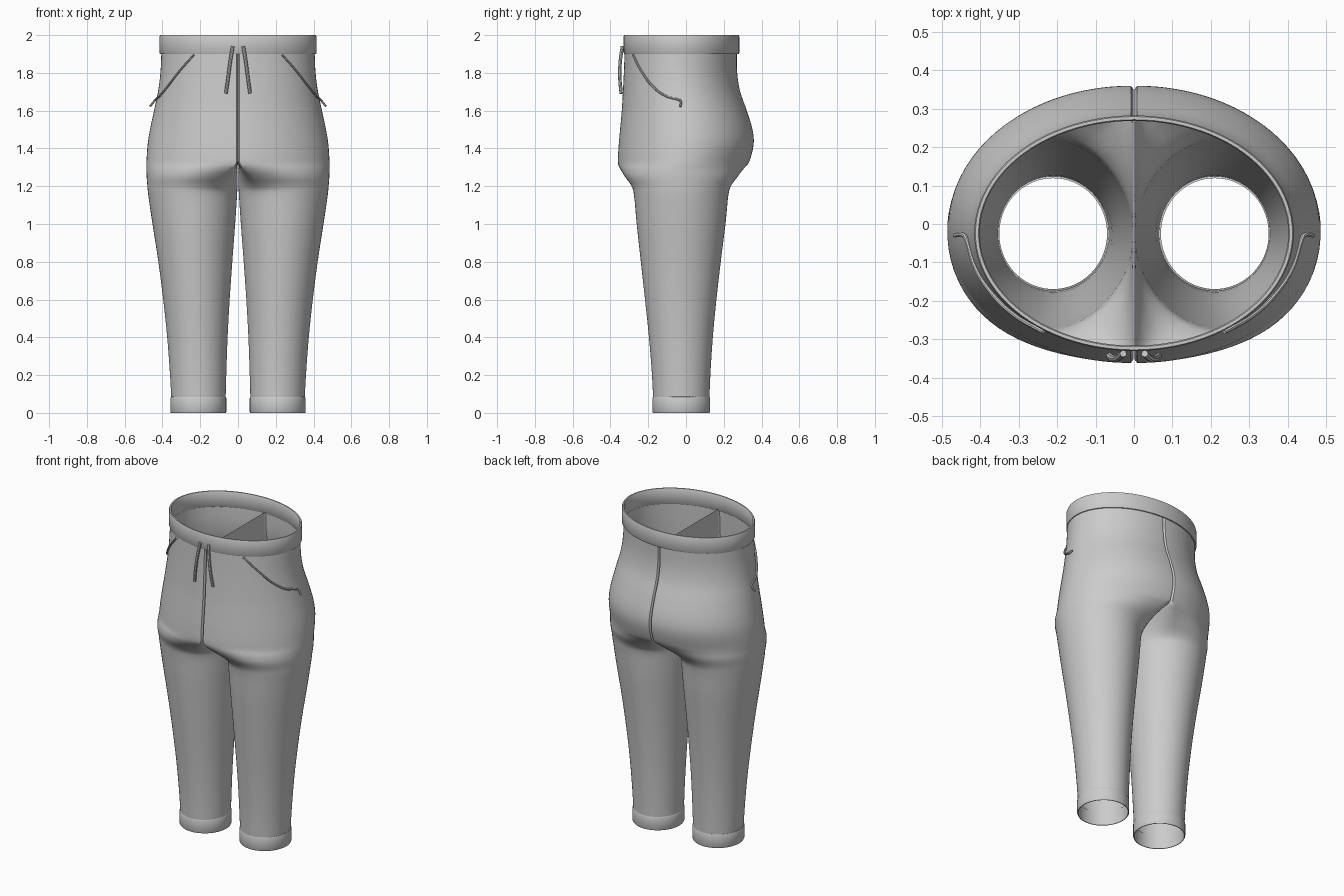
import bpy, bmesh, math

if "Cube" in bpy.data.objects:
    bpy.data.objects.remove(bpy.data.objects["Cube"])

N_OUT, N_IN = 48, 24   # points on outer curve / inner thigh of each ring


def make_mesh(name, rings, wrap=False):
    """Skin a list of closed rings into a smooth object."""
    bm = bmesh.new()
    vs = [[bm.verts.new(p) for p in r] for r in rings]
    n = len(vs[0])
    for i in range(len(vs) if wrap else len(vs) - 1):
        a, b = vs[i], vs[(i + 1) % len(vs)]
        for j in range(n):
            k = (j + 1) % n
            bm.faces.new((a[j], a[k], b[k], b[j]))
    me = bpy.data.meshes.new(name)
    bm.to_mesh(me)
    bm.free()
    ob = bpy.data.objects.new(name, me)
    bpy.context.collection.objects.link(ob)
    finish(ob)
    return ob


def finish(ob):
    bpy.ops.object.select_all(action='DESELECT')
    ob.select_set(True)
    bpy.context.view_layer.objects.active = ob
    if ob.type == 'CURVE':
        bpy.ops.object.convert(target='MESH')
    bpy.ops.object.shade_smooth_by_angle(angle=math.radians(40))


def mirror(ob):
    ob.modifiers.new("mirror", 'MIRROR').use_mirror_merge = False


def band(name, cx, cy, a, b, profile, n=72):
    """Elliptical hoop from a closed (offset, z) profile."""
    rings = []
    for o, z in profile:
        rings.append([(cx + (a + o) * math.cos(2 * math.pi * i / n),
                       cy + (b + o) * math.sin(2 * math.pi * i / n), z) for i in range(n)])
    return make_mesh(name, rings, True)


def cord(name, pts, r):
    cu = bpy.data.curves.new(name, 'CURVE')
    cu.dimensions = '3D'
    cu.bevel_depth, cu.bevel_resolution, cu.use_fill_caps = r, 2, True
    sp = cu.splines.new('BEZIER')
    sp.bezier_points.add(len(pts) - 1)
    for bp, p in zip(sp.bezier_points, pts):
        bp.co = p
        bp.handle_left_type = bp.handle_right_type = 'AUTO'
    ob = bpy.data.objects.new(name, cu)
    bpy.context.collection.objects.link(ob)
    finish(ob)
    mirror(ob)


# Trouser half: z, inner x, outer x, front y, back y, blend from leg oval to half-body
KEYS = [
    (0.05, .066, .352, -.173, .123, 0), (0.20, .062, .360, -.180, .129, 0),
    (0.40, .055, .375, -.196, .142, 0), (0.60, .044, .396, -.217, .161, 0),
    (0.80, .030, .422, -.239, .184, 0), (1.00, .015, .453, -.261, .209, 0),
    (1.15, .005, .475, -.275, .224, 0), (1.20, .003, .480, -.290, .240, .12),
    (1.25, .002, .484, -.330, .280, .45), (1.29, .002, .485, -.354, .310, .78),
    (1.33, .001, .485, -.361, .335, 1), (1.42, .001, .479, -.356, .358, 1),
    (1.50, .001, .466, -.349, .352, 1), (1.60, .001, .445, -.340, .322, 1),
    (1.70, .001, .424, -.334, .287, 1), (1.80, .001, .411, -.329, .271, 1),
    (1.91, .001, .406, -.325, .270, 1)]


def catmull(p0, p1, p2, p3, t):
    return [b + .5 * t * (c - a + t * (2 * a - 5 * b + 4 * c - d + t * (3 * (b - c) + d - a)))
            for a, b, c, d in zip(p0, p1, p2, p3)]


def ring(z, xi, xo, yf, yb, t):
    t = min(max(t, 0), 1)
    cx, rx, cy, ry = (xi + xo) / 2, (xo - xi) / 2, (yf + yb) / 2, (yb - yf) / 2
    pts = []
    lim = 2 * math.pi / 3
    for i in range(N_OUT + N_IN):
        if i < N_OUT:       # outer surface
            u = i / (N_OUT - 1) * 2 - 1
            u = math.sin(u * math.pi / 2) * .3 + u * .7
            ang, th = u * lim, u * math.pi / 2
            dx, dy = xi + .007 + (xo - xi - .007) * math.cos(th), cy + ry * math.sin(th)
        else:               # inner thigh / centre wall
            u = (i - N_OUT + 1) / (N_IN + 1)
            ang = lim + u * (2 * math.pi - 2 * lim)
            dx, dy = xi, cy + (ry - .012) * min(1, max(-1, math.sin(ang) / math.sin(lim) * 1.1))
            dy -= (u - .5) * .004
        ex, ey = cx + rx * math.cos(ang), cy + ry * math.sin(ang)
        pts.append((ex + (dx - ex) * t, ey + (dy - ey) * t, z))
    return pts


rings = []
for i in range(len(KEYS) - 1):
    q = [KEYS[max(0, min(len(KEYS) - 1, i + d))] for d in (-1, 0, 1, 2)]
    rings += [ring(*catmull(*q, s / 4)) for s in range(4)]
rings.append(ring(*KEYS[-1]))
mirror(make_mesh("trouser_leg", rings))

# Ankle cuffs
mirror(band("ankle_cuff", .21, -.025, .148, .152,
            [(-.006, 0), (-.002, 0), (0, .004), (0, .078), (-.003, .085), (-.008, .087)]))

# Waistband
band("waistband", 0, -.024, .415, .306,
     [(-.014, 1.905), (-.010, 1.90), (-.003, 1.90), (0, 1.905), (0, 1.993),
      (-.003, 2.0), (-.011, 2.0), (-.014, 1.995)], 96)

# Pocket trims
cord("pocket_trim", [(.235, -.281, 1.895), (.31, -.237, 1.81), (.372, -.177, 1.73),
                     (.413, -.112, 1.68), (.436, -.040, 1.658), (.441, -.030, 1.653),
                     (.466, -.029, 1.622)], .006)

# Drawstrings
cord("drawstring", [(.028, -.337, 1.94), (.041, -.348, 1.86),
                    (.053, -.350, 1.77), (.064, -.343, 1.69)], .009)
